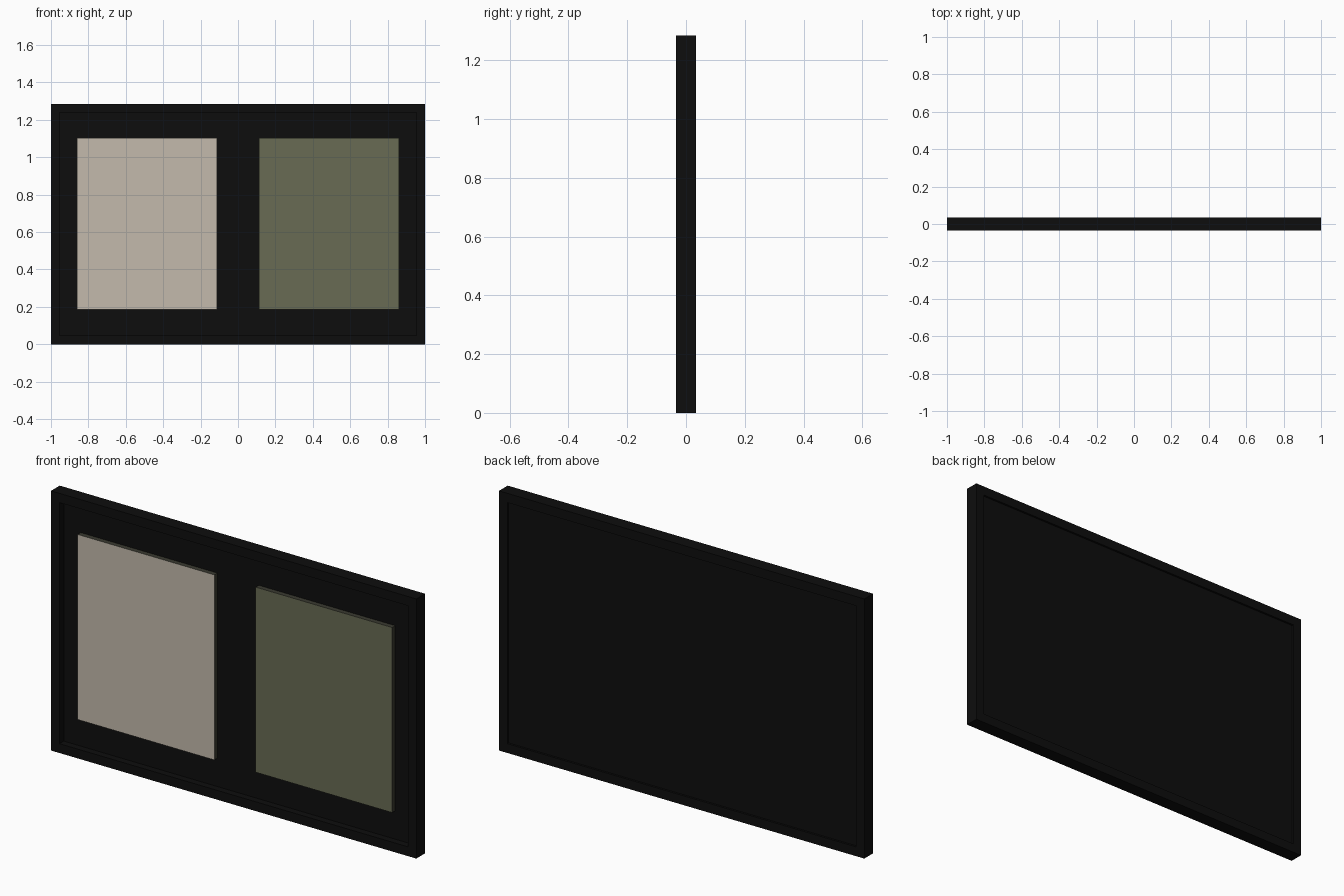
import bpy, bmesh
from mathutils import Vector

cube = bpy.data.objects.get("Cube")
if cube:
    bpy.data.objects.remove(cube, do_unlink=True)

WIDTH, HEIGHT, DEPTH = 2.0, 1.285, 0.068
BORDER = 0.065
FRONT_RECESS, BACK_RECESS = 0.034, 0.01


def material(name, rgb):
    """Flat material from an sRGB colour in 0-255."""
    linear = [((c / 255 + 0.055) / 1.055) ** 2.4 if c > 10 else c / 255 / 12.92 for c in rgb]
    mat = bpy.data.materials.new(name)
    mat.use_nodes = True
    mat.diffuse_color = (*linear, 1)
    mat.node_tree.nodes["Principled BSDF"].inputs["Base Color"].default_value = (*linear, 1)
    return mat


black = material("black", (13, 13, 13))
cream = material("cream", (195, 186, 172))
olive = material("olive", (104, 107, 84))
edge = material("dark olive edge", (58, 58, 48))


def box(name, centre, size, mats, shape=None):
    """Box at a centre; shape may edit the mesh before it is stored."""
    bm = bmesh.new()
    bmesh.ops.create_cube(bm, size=1)
    bmesh.ops.scale(bm, vec=size, verts=bm.verts)
    bm.normal_update()
    if shape:
        shape(bm)
    mesh = bpy.data.meshes.new(name)
    bm.to_mesh(mesh)
    bm.free()
    for mat in mats:
        mesh.materials.append(mat)
    obj = bpy.data.objects.new(name, mesh)
    obj.location = centre
    bpy.context.collection.objects.link(obj)
    return obj


def recess(bm):
    """Sink the front and back panels inside a raised border."""
    for side, depth in ((-1, FRONT_RECESS), (1, BACK_RECESS)):
        face = next(f for f in bm.faces if f.normal.y * side > 0.9)
        bmesh.ops.inset_region(bm, faces=[face], thickness=BORDER)
        rim = bmesh.ops.extrude_discrete_faces(bm, faces=[face])["faces"][0]
        bmesh.ops.translate(bm, vec=Vector((0, -side * depth, 0)), verts=rim.verts)
        bm.normal_update()


def paint_front(bm):
    """Give the front face the second material."""
    for f in bm.faces:
        f.material_index = int(f.normal.y < -0.9)


# Frame with its recessed backing board
box("frame", (0, 0, HEIGHT / 2), (WIDTH, DEPTH, HEIGHT), [black], recess)

# Two raised panels, the model's right one cream and its left one olive
for name, side, colour in (("right_panel", -1, cream), ("left_panel", 1, olive)):
    box(name, (side * 0.487, -0.012, HEIGHT / 2 + 0.002), (0.748, 0.024, 0.916),
        [edge, colour], paint_front)
